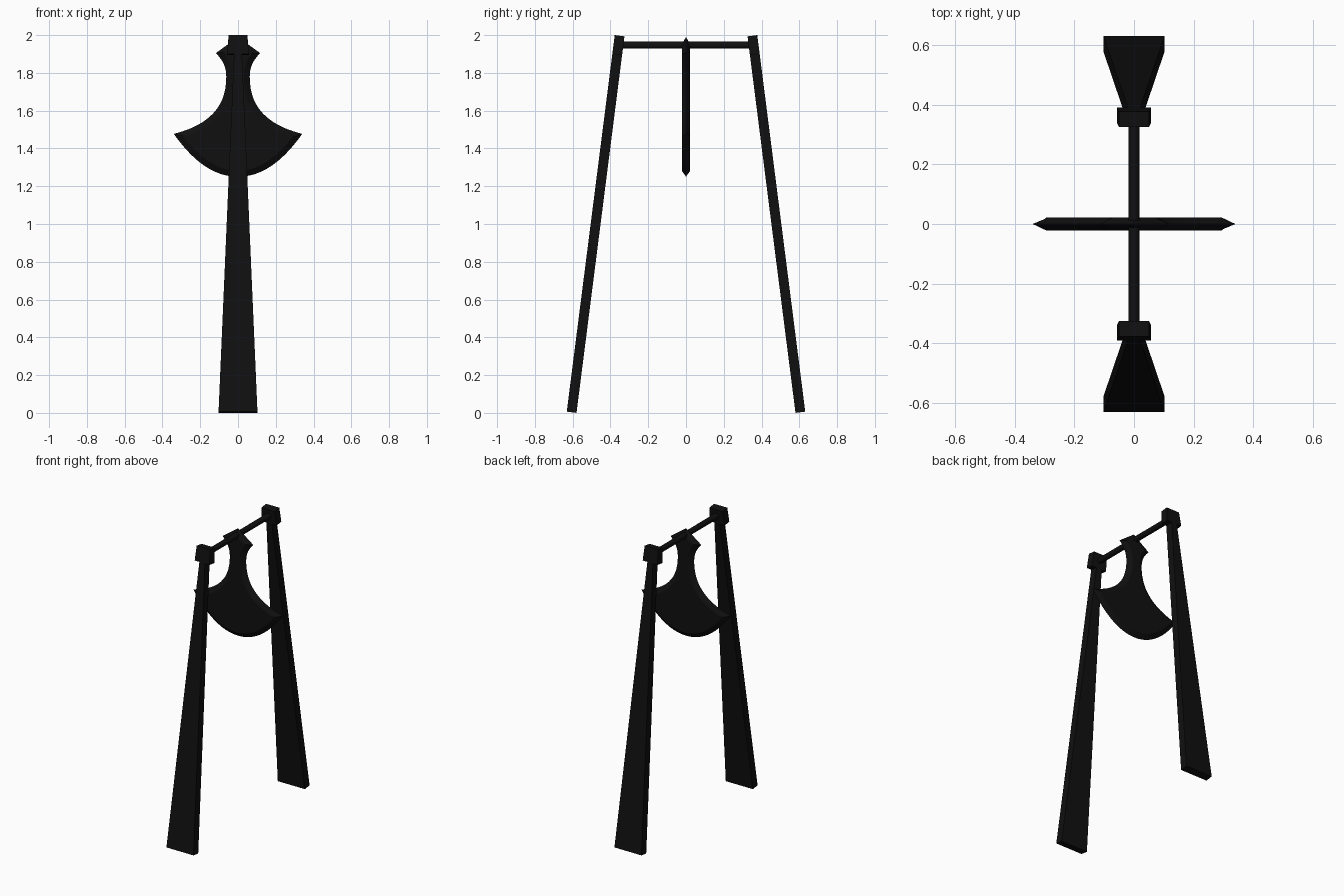
import bpy, bmesh, math
from mathutils import Vector
from mathutils.geometry import interpolate_bezier

if "Cube" in bpy.data.objects:
    bpy.data.objects.remove(bpy.data.objects["Cube"])

black = bpy.data.materials.new("black_metal")
black.diffuse_color = (0.005, 0.005, 0.005, 1)
black.use_nodes = True
black.node_tree.nodes["Principled BSDF"].inputs["Base Color"].default_value = black.diffuse_color


def loft(name, rings):
    """Join equal-length (x, y, z) rings in order and cap both ends."""
    bm = bmesh.new()
    loops = [[bm.verts.new(p) for p in ring] for ring in rings]
    for a, b in zip(loops, loops[1:]):
        for i in range(len(a)):
            j = (i + 1) % len(a)
            bm.faces.new((a[i], a[j], b[j], b[i]))
    bm.faces.new(loops[0])
    bm.faces.new(loops[-1])
    bmesh.ops.recalc_face_normals(bm, faces=bm.faces)
    mesh = bpy.data.meshes.new(name)
    bm.to_mesh(mesh)
    bm.free()
    obj = bpy.data.objects.new(name, mesh)
    bpy.context.collection.objects.link(obj)
    mesh.materials.append(black)
    return obj


def smooth(obj):
    bpy.ops.object.select_all(action='DESELECT')
    obj.select_set(True)
    bpy.context.view_layer.objects.active = obj
    bpy.ops.object.shade_smooth_by_angle(angle=math.radians(30))


def mirrored(half):
    """Close a right-hand outline (x, z) with its mirror image."""
    return half + [(-x, z) for x, z in reversed(half) if x > 1e-6]


def curve(a, b, c, d, n):
    pts = interpolate_bezier(*[Vector((p[0], p[1], 0)) for p in (a, b, c, d)], n)
    return [(p.x, p.y) for p in pts]


def inset(outline, dist):
    """Mitred inward offset of a counter-clockwise outline."""
    pts = [Vector(p) for p in outline]
    result = []
    for i, p in enumerate(pts):
        d1 = (p - pts[i - 1]).normalized()
        d2 = (pts[(i + 1) % len(pts)] - p).normalized()
        n1, n2 = Vector((-d1.y, d1.x)), Vector((-d2.y, d2.x))
        q = p + (n1 + n2) * dist / (1 + n1.dot(n2))
        result.append((q.x, q.y))
    return result


# Leaning tapered legs with a wider block at the top
LENGTH, THICK = 2.0095, 0.026
leg_outline = mirrored([(0.103, 0), (0.021, LENGTH - 0.1),
                        (0.057, LENGTH - 0.1), (0.05, LENGTH)])
for name, side, turn in (("front_leg", -1, math.pi), ("back_leg", 1, 0)):
    leg = loft(name, [[(x, y, z) for x, z in leg_outline] for y in (-THICK, THICK)])
    leg.location = (0, side * 0.6055, 0.0033)
    leg.rotation_euler = (math.radians(7.26), 0, turn)

# Axle between the leg blocks
axle = loft("axle", [[(0.019 * math.cos(i * math.tau / 16), y,
                       1.947 + 0.019 * math.sin(i * math.tau / 16))
                      for i in range(16)] for y in (-0.345, 0.345)])
smooth(axle)

# Hanging blade: sharp outline in the middle, bevelled to flat cheeks
half = curve((0, 1.25), (0.14, 1.25), (0.25, 1.35), (0.34, 1.477), 14)
half += curve(half[-1], (0.13, 1.53), (0.062, 1.64), (0.062, 1.78), 14)[1:]
half += curve(half[-1], (0.062, 1.84), (0.085, 1.87), (0.117, 1.905), 7)[1:]
half.append((0, 1.99))
edge = mirrored(half)
cheek = inset(edge, 0.032)
blade = loft("swinging_blade", [[(x, y, z) for x, z in ring] for ring, y in
                                ((cheek, -0.022), (edge, 0), (cheek, 0.022))])
smooth(blade)
